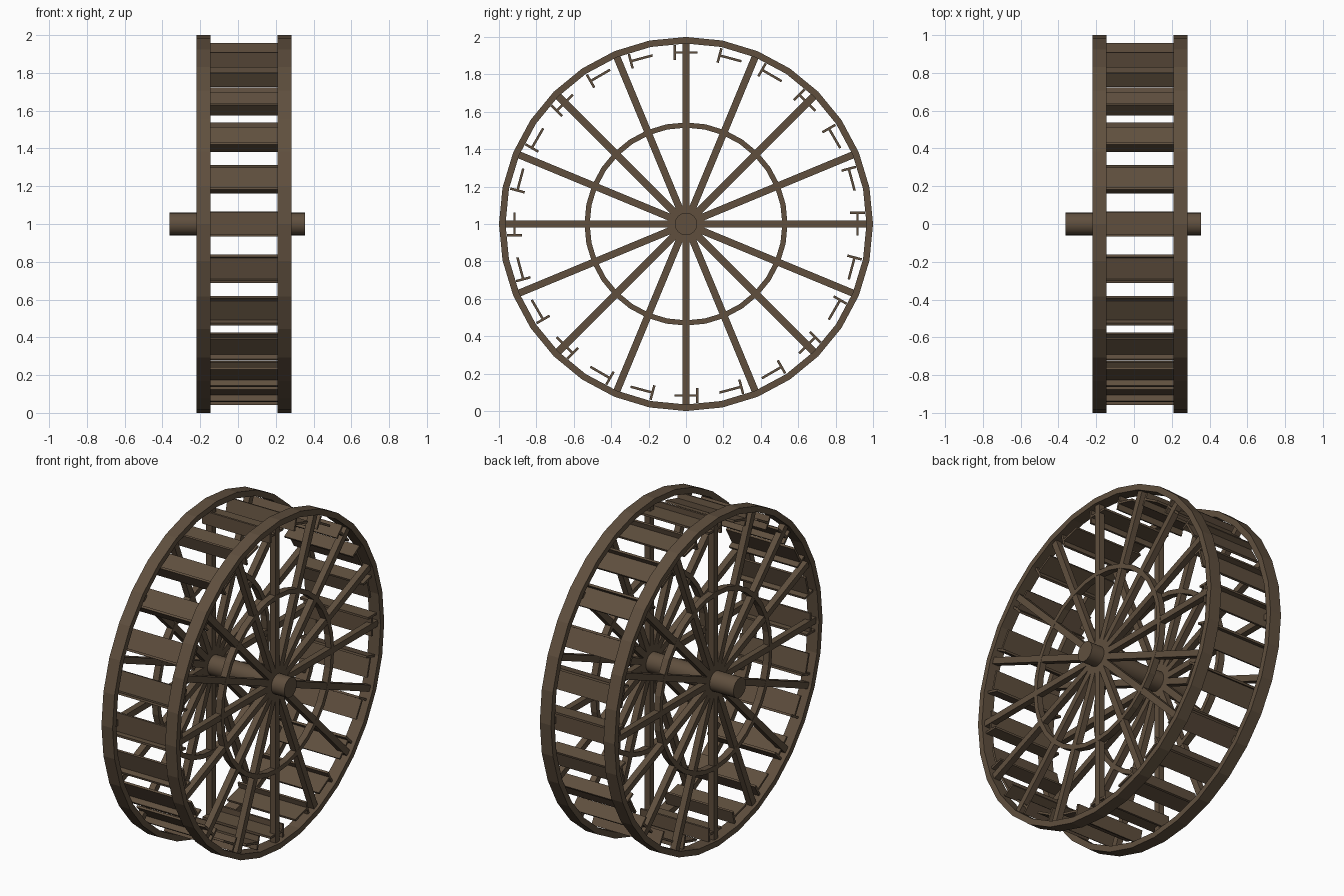
import bpy, bmesh, math
from mathutils import Matrix, Vector

cube = bpy.data.objects.get("Cube")
if cube:
    bpy.data.objects.remove(cube, do_unlink=True)

wood = bpy.data.materials.new("dark_brown_wood")
wood.use_nodes = True
color = (0.115, 0.078, 0.048, 1)
wood.diffuse_color = color
wood.node_tree.nodes["Principled BSDF"].inputs["Base Color"].default_value = color

CENTER = Vector((0, 0, 1))
SIDES = {"right": -0.182, "left": 0.247}   # x of each wheel's middle


def finish(name, bm):
    bmesh.ops.recalc_face_normals(bm, faces=bm.faces)
    mesh = bpy.data.meshes.new(name)
    bm.to_mesh(mesh)
    bm.free()
    mesh.materials.append(wood)
    obj = bpy.data.objects.new(name, mesh)
    obj.location = CENTER
    bpy.context.collection.objects.link(obj)
    return obj


def add_box(bm, size, offset, angle):
    """Box placed at an offset from the hub, then turned about the axle."""
    m = (Matrix.Rotation(angle, 4, 'X') @ Matrix.Translation(offset)
         @ Matrix.Diagonal((*size, 1)))
    bmesh.ops.create_cube(bm, size=1, matrix=m)


def make_ring(name, x, outer, inner, width, n=32):
    """Rectangular section swept round the axle."""
    bm = bmesh.new()
    section = [(-width / 2, outer), (width / 2, outer),
               (width / 2, inner), (-width / 2, inner)]
    loops = []
    for i in range(n):
        a = math.tau * i / n
        loops.append([bm.verts.new((x + dx, r * math.cos(a), r * math.sin(a)))
                      for dx, r in section])
    for i in range(n):
        a, b = loops[i], loops[(i + 1) % n]
        for k in range(4):
            j = (k + 1) % 4
            bm.faces.new((a[k], a[j], b[j], b[k]))
    finish(name, bm)


# Two wheels: rim, brace ring and sixteen spokes each
for side, x in SIDES.items():
    make_ring(side + "_rim", x, 1.0, 0.965, 0.075)
    make_ring(side + "_brace_ring", x, 0.543, 0.515, 0.04)
    bm = bmesh.new()
    for i in range(16):
        add_box(bm, (0.038, 0.038, 0.97), (x, 0, 0.485), math.tau * i / 16)
    finish(side + "_spokes", bm)

# Paddles: a tangential board with a radial board on its leading edge
boards, lips = bmesh.new(), bmesh.new()
mid = sum(SIDES.values()) / 2
for i in range(24):
    a = math.tau * i / 24
    add_box(boards, (0.46, 0.122, 0.013), (mid, 0, 0.917), a)
    add_box(lips, (0.46, 0.013, 0.08), (mid, -0.06, 0.917), a)
finish("paddle_boards", boards)
finish("paddle_lips", lips)

# Axle
bm = bmesh.new()
bmesh.ops.create_cone(bm, cap_ends=True, segments=24, radius1=0.06, radius2=0.06,
                      depth=0.715,
                      matrix=Matrix.Translation((-0.004, 0, 0))
                      @ Matrix.Rotation(math.pi / 2, 4, 'Y'))
axle = finish("axle", bm)
bpy.context.view_layer.objects.active = axle
axle.select_set(True)
bpy.ops.object.shade_smooth_by_angle(angle=math.radians(30))
